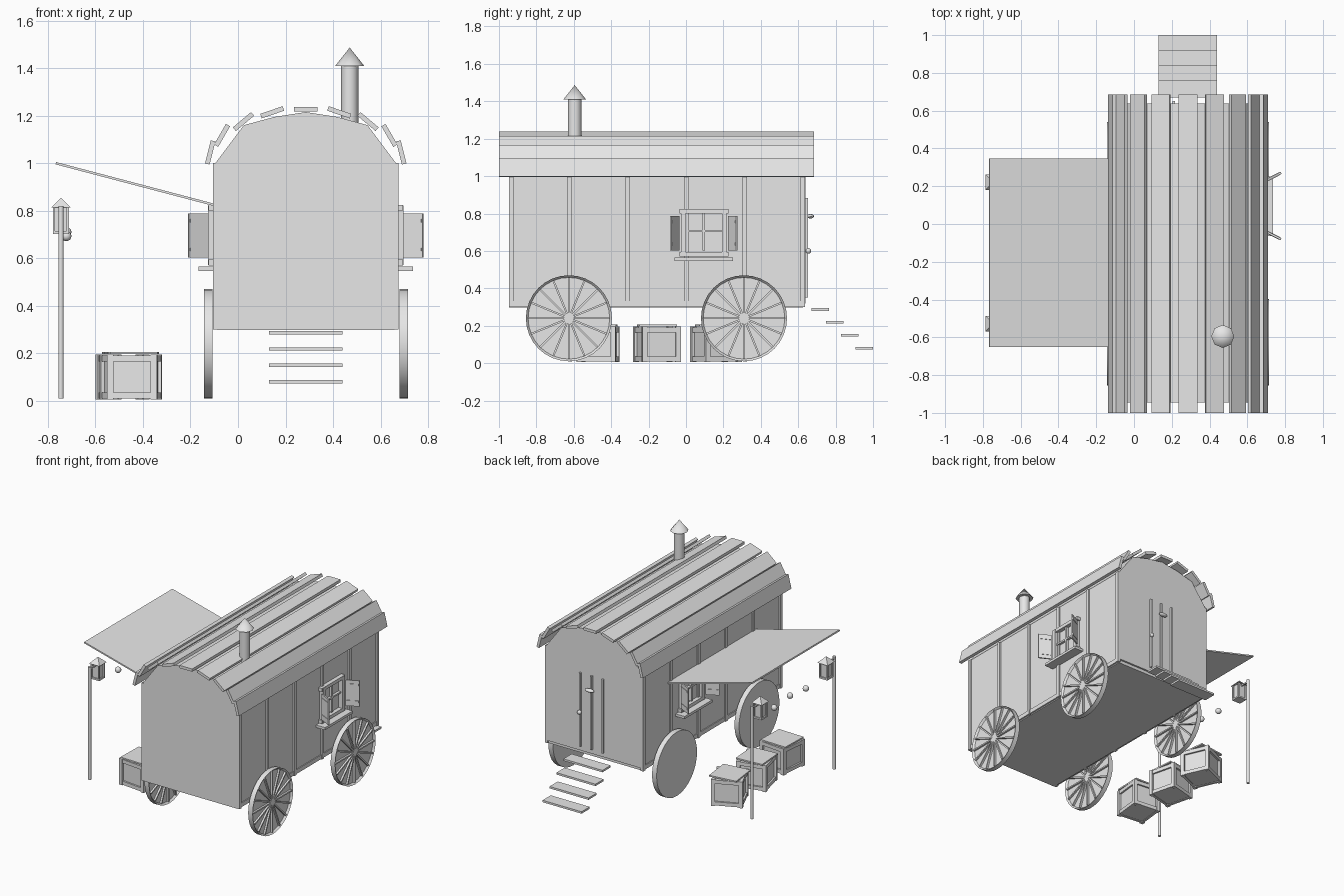
import bpy, bmesh, math
from mathutils import Matrix, Vector

default = bpy.data.objects.get("Cube")
if default:
    bpy.data.objects.remove(default)

grey = bpy.data.materials.new("plain_grey")
grey.use_nodes = True
grey.diffuse_color = (0.8, 0.8, 0.8, 1)
grey.node_tree.nodes["Principled BSDF"].inputs["Base Color"].default_value = (0.8, 0.8, 0.8, 1)

MID = 0.285              # centre line of the wagon
SIDE = 0.38              # half width of the wagon
BACK, FRONT = 0.638, -0.945


def finish(name, bm, smooth=False):
    bmesh.ops.recalc_face_normals(bm, faces=bm.faces)
    mesh = bpy.data.meshes.new(name)
    bm.to_mesh(mesh)
    bm.free()
    ob = bpy.data.objects.new(name, mesh)
    bpy.context.collection.objects.link(ob)
    mesh.materials.append(grey)
    if smooth:
        bpy.ops.object.select_all(action='DESELECT')
        ob.select_set(True)
        bpy.context.view_layer.objects.active = ob
        bpy.ops.object.shade_smooth_by_angle(angle=math.radians(40))
    return ob


def add_box(bm, centre, size, turn=Matrix()):
    mat = Matrix.Translation(centre) @ turn @ Matrix.Diagonal((*size, 1))
    bmesh.ops.create_cube(bm, size=1, matrix=mat)


def add_cone(bm, centre, r1, r2, depth, sides=16, turn=Matrix()):
    bmesh.ops.create_cone(bm, cap_ends=True, segments=sides, radius1=r1, radius2=r2,
                          depth=depth, matrix=Matrix.Translation(centre) @ turn)


def box(name, centre, size, turn=Matrix()):
    bm = bmesh.new()
    add_box(bm, centre, size, turn)
    return finish(name, bm)


def mirrored(ob):
    """Copy an object to the other side of the wagon."""
    bm = bmesh.new()
    bm.from_mesh(ob.data)
    for v in bm.verts:
        v.co.x = 2 * MID - v.co.x
    return finish(ob.name + "_mirrored", bm)


# Wagon body: arched profile pushed along the length
half = [(SIDE, 0.32), (SIDE, 1.0), (0.26, 1.16), (0.13, 1.195)]
profile = half + [(0, 1.215)] + [(-x, z) for x, z in reversed(half)]
bm = bmesh.new()
face = bm.faces.new([bm.verts.new((MID + x, FRONT, z)) for x, z in profile])
ext = bmesh.ops.extrude_face_region(bm, geom=[face])
bmesh.ops.translate(bm, vec=(0, BACK - FRONT, 0),
                    verts=[g for g in ext["geom"] if isinstance(g, bmesh.types.BMVert)])
finish("wagon_body", bm)
box("floor", (MID, -0.16, 0.31), (0.745, 1.57, 0.025))

# Roof planks laid along the arch
bm = bmesh.new()
planks = [(0, 1.227, 0), (0.141, 1.214, 19), (0.262, 1.175, 40), (0.352, 1.117, 60), (0.402, 1.045, 76)]
for x, z, angle in planks:
    for s in ((1, -1) if x else (1,)):
        add_box(bm, (MID + s * x, -0.157, z), (0.1, 1.685, 0.02),
                Matrix.Rotation(math.radians(s * angle), 4, 'Y'))
finish("roof_planks", bm)

# Chimney
bm = bmesh.new()
add_cone(bm, (0.47, -0.595, 1.285), 0.036, 0.036, 0.25)
add_cone(bm, (0.47, -0.595, 1.448), 0.061, 0, 0.077, 8)
finish("chimney", bm, True)

# Upright battens and the sill rail on both walls
bm = bmesh.new()
for i in range(6):
    add_box(bm, (MID + SIDE, -0.935 + i * 0.312, 0.65), (0.022, 0.024, 0.7))
add_box(bm, (MID + SIDE, -0.157, 0.318), (0.012, 1.57, 0.03))
mirrored(finish("wall_battens", bm))

# Windows with sill and open shutters
WY, WZ, WX = 0.095, 0.697, MID + SIDE
bm = bmesh.new()
for s in (-1, 1):
    add_box(bm, (WX + 0.015, WY + s * 0.11, WZ), (0.034, 0.024, 0.25))
    add_box(bm, (WX + 0.012, WY, WZ + s * 0.115), (0.034, 0.262, 0.024))
add_box(bm, (WX + 0.008, WY, WZ + 0.01), (0.02, 0.012, 0.21))
add_box(bm, (WX + 0.008, WY, WZ + 0.01), (0.02, 0.2, 0.012))
mirrored(finish("window_frame", bm))
mirrored(box("window_sill", (WX + 0.033, WY, 0.556), (0.076, 0.315, 0.018)))
bm = bmesh.new()
for s in (-1, 1):
    turn = Matrix.Rotation(math.radians(s * 27), 4, 'Z')
    add_box(bm, (WX + 0.073, WY + s * 0.155, WZ - 0.002), (0.092, 0.01, 0.185), turn)
    for dz in (-0.06, 0.06):
        add_box(bm, (WX + 0.073, WY + s * 0.155, WZ + dz), (0.08, 0.016, 0.014), turn)
mirrored(finish("shutters", bm))

# Wheels: a shallow dish with spokes on the +x face
sideways = Matrix.Rotation(math.pi / 2, 4, 'Y')
for side, wx in (("left", 0.698), ("right", -0.126)):
    for end, wy in (("front", -0.626), ("back", 0.31)):
        c = Vector((wx, wy, 0.24))
        bm = bmesh.new()
        add_cone(bm, c, 0.23, 0.23, 0.036, 32, sideways)
        bm.faces.ensure_lookup_table()
        cap = max(bm.faces, key=lambda f: f.calc_center_median().x)
        bmesh.ops.inset_region(bm, faces=[cap], thickness=0.012)
        bmesh.ops.translate(bm, verts=cap.verts, vec=(-0.014, 0, 0))
        for i in range(16):
            spin = Matrix.Rotation(i * math.tau / 16, 4, 'X')
            add_box(bm, c + spin @ Vector((0.009, 0, 0.118)), (0.016, 0.01, 0.2), spin)
        add_cone(bm, c + Vector((0.009, 0, 0)), 0.025, 0.025, 0.017, 12, sideways)
        finish(f"{end}_{side}_wheel", bm, True)

# Back steps
for i in range(4):
    box(f"step_{i + 1}", (MID, 0.717 + i * 0.079, 0.287 - i * 0.069), (0.31, 0.093, 0.014))

# Back door: three strips, a knob and a knocker
bm = bmesh.new()
for i in (-1, 0, 1):
    add_box(bm, (0.3 + i * 0.09, BACK + 0.005, 0.617), (0.012, 0.018, 0.53))
finish("door_strips", bm)
bm = bmesh.new()
bmesh.ops.create_uvsphere(bm, u_segments=12, v_segments=8, radius=0.015,
                          matrix=Matrix.Translation((0.39, BACK + 0.016, 0.6)))
bmesh.ops.create_uvsphere(bm, u_segments=12, v_segments=8, radius=1,
                          matrix=Matrix.Translation((0.3, BACK + 0.028, 0.785)) @ Matrix.Diagonal((0.035, 0.018, 0.012, 1)))
finish("door_knob_and_knocker", bm, True)

# Awning
box("awning", (-0.433, -0.152, 0.912), (0.69, 1.0, 0.01),
    Matrix.Rotation(math.atan2(0.175, 0.665), 4, 'Y'))

# Lantern posts
LX = -0.745
for end, py, s in (("back", 0.315, -1), ("front", -0.62, 1)):
    bm = bmesh.new()
    add_cone(bm, (LX, py, 0.415), 0.011, 0.011, 0.81, 12)
    finish(f"{end}_lantern_post", bm, True)
    ly = py + s * 0.093
    bm = bmesh.new()
    add_box(bm, (LX, ly, 0.76), (0.05, 0.05, 0.11))
    add_box(bm, (LX, ly, 0.708), (0.068, 0.068, 0.012))
    for dx in (-0.029, 0.029):
        for dy in (-0.029, 0.029):
            add_box(bm, (LX + dx, ly + dy, 0.76), (0.01, 0.01, 0.11))
    add_cone(bm, (LX, ly, 0.834), 0.058, 0, 0.042, 4, Matrix.Rotation(math.pi / 4, 4, 'Z'))
    add_box(bm, (LX, py + s * 0.045, 0.805), (0.01, 0.09, 0.01))
    finish(f"{end}_lantern", bm)

# Hanging round lights between the lanterns
for i, (y, z) in enumerate(((-0.33, 0.693), (-0.15, 0.71), (0.03, 0.693))):
    bm = bmesh.new()
    bmesh.ops.create_uvsphere(bm, u_segments=16, v_segments=10, radius=0.021,
                              matrix=Matrix.Translation((-0.722, y, z)))
    finish(f"round_light_{i + 1}", bm, True)

# Crates with corner posts, rails and a loose lid
for name, x, y, angle in (("front", -0.435, -0.47, -6), ("middle", -0.455, -0.155, 14), ("back", -0.46, 0.16, 24)):
    bm = bmesh.new()
    add_box(bm, (0, 0, 0.1), (0.18, 0.18, 0.175))
    for i in range(4):
        q = Matrix.Rotation(i * math.pi / 2, 4, 'Z')
        add_box(bm, q @ Vector((0.092, 0.092, 0.1)), (0.026, 0.026, 0.19), q)
        for z in (0.022, 0.178):
            add_box(bm, q @ Vector((0.093, 0, z)), (0.018, 0.17, 0.026), q)
    add_box(bm, (0, 0, 0.201), (0.2, 0.2, 0.01), Matrix.Rotation(math.radians(-angle * 0.7), 4, 'Z'))
    bmesh.ops.transform(bm, verts=bm.verts,
                        matrix=Matrix.Translation((x, y, 0)) @ Matrix.Rotation(math.radians(angle), 4, 'Z'))
    finish(f"{name}_crate", bm)
